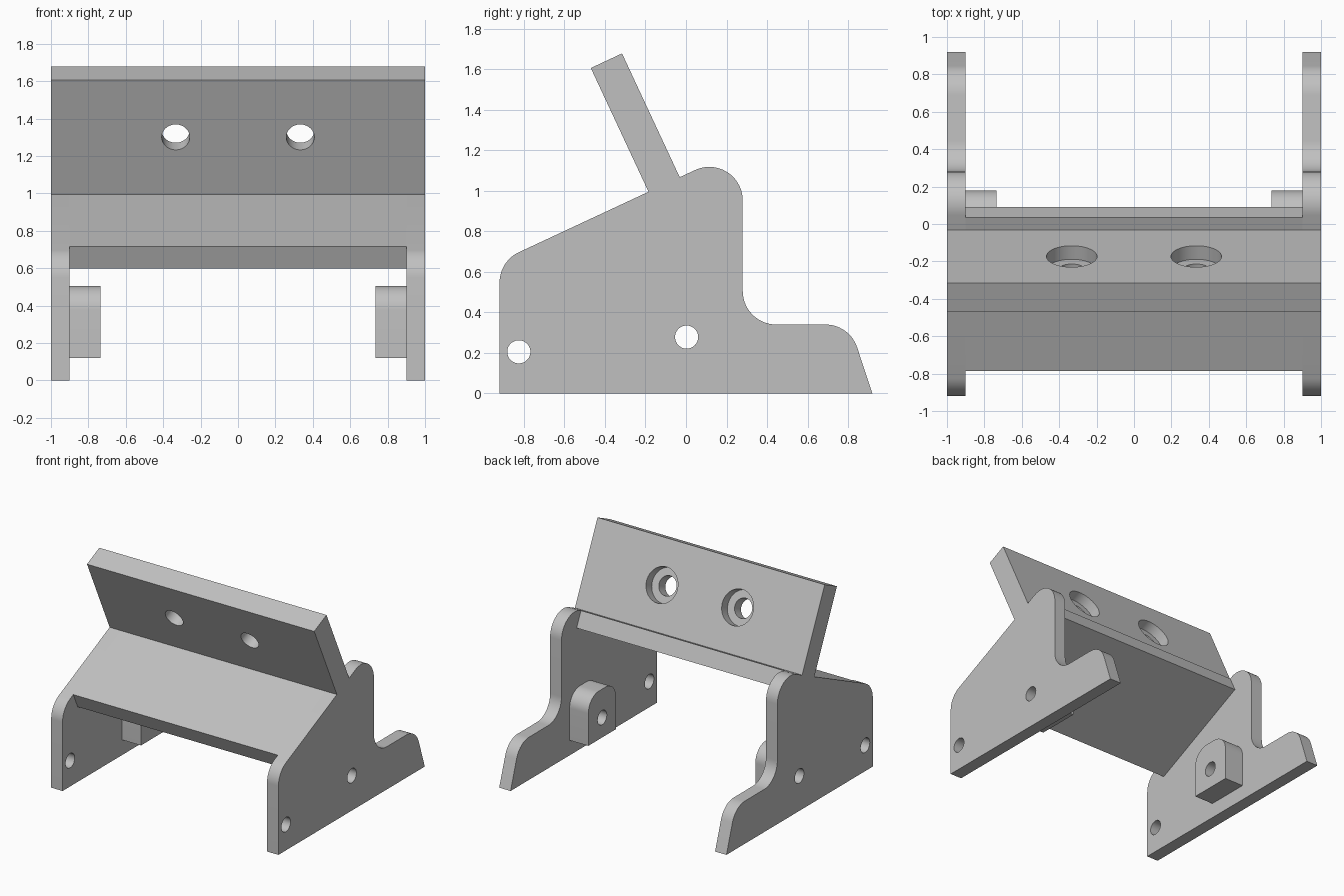
import bpy, bmesh, math
from mathutils import Vector

cube = bpy.data.objects.get("Cube")
if cube:
    bpy.data.objects.remove(cube, do_unlink=True)

grey = bpy.data.materials.new("plain grey")
grey.use_nodes = True
COLOUR = (0.53, 0.53, 0.53, 1)
grey.diffuse_color = COLOUR
grey.node_tree.nodes["Principled BSDF"].inputs["Base Color"].default_value = COLOUR

# Side-plane frame: the deck slopes up to the back, the backrest stands square on it
TILT = math.radians(25)
ALONG = Vector((math.cos(TILT), math.sin(TILT)))
NORMAL = Vector((-math.sin(TILT), math.cos(TILT)))
CORNER = Vector((-0.185, 0.995))
BACK_T, BACK_H = 0.17, 0.674


def tilted(s, n):
    return CORNER + ALONG * s + NORMAL * n


def tilted_rect(s0, s1, n0, n1):
    return [(tilted(s, n), 0) for s, n in ((s0, n0), (s1, n0), (s1, n1), (s0, n1))]


def rounded(corners, steps=14):
    """Replace each (point, radius) corner by a tangent arc."""
    out = []
    for i, (p, r) in enumerate(corners):
        p = Vector(p)
        if r == 0:
            out.append(p)
            continue
        a = (Vector(corners[i - 1][0]) - p).normalized()
        b = (Vector(corners[(i + 1) % len(corners)][0]) - p).normalized()
        half = a.angle(b) / 2
        centre = p + (a + b).normalized() * (r / math.sin(half))
        start = p + a * (r / math.tan(half)) - centre
        end = p + b * (r / math.tan(half)) - centre
        turn = math.atan2(start.x * end.y - start.y * end.x, start.dot(end))
        for k in range(steps + 1):
            t = turn * k / steps
            c, s = math.cos(t), math.sin(t)
            out.append(centre + Vector((start.x * c - start.y * s,
                                        start.x * s + start.y * c)))
    return out


def new_object(name, bm):
    mesh = bpy.data.meshes.new(name)
    bmesh.ops.recalc_face_normals(bm, faces=bm.faces)
    bm.to_mesh(mesh)
    bm.free()
    obj = bpy.data.objects.new(name, mesh)
    bpy.context.collection.objects.link(obj)
    return obj


def extrude(name, corners, x0, x1):
    bm = bmesh.new()
    face = bm.faces.new([bm.verts.new((x0, p.x, p.y)) for p in rounded(corners)])
    moved = bmesh.ops.extrude_face_region(bm, geom=[face])["geom"]
    bmesh.ops.translate(bm, vec=(x1 - x0, 0, 0),
                        verts=[v for v in moved if isinstance(v, bmesh.types.BMVert)])
    obj = new_object(name, bm)
    obj.data.materials.append(grey)
    return obj


def drill(obj, start, end, radius):
    """Cut a round hole from start to end."""
    axis = end - start
    bm = bmesh.new()
    bmesh.ops.create_cone(bm, cap_ends=True, segments=48, radius1=radius,
                          radius2=radius, depth=axis.length)
    bm.transform(axis.to_track_quat("Z", "Y").to_matrix().to_4x4())
    bmesh.ops.translate(bm, vec=(start + end) / 2, verts=bm.verts)
    cutter = new_object("hole_cutter", bm)
    cutter.hide_render = True
    mod = obj.modifiers.new("hole", "BOOLEAN")
    mod.operation, mod.solver, mod.object = "DIFFERENCE", "EXACT", cutter
    bpy.context.view_layer.objects.active = obj
    bpy.ops.object.modifier_apply(modifier=mod.name)
    bpy.data.objects.remove(cutter, do_unlink=True)


parts = []

# Side plates and their inner bosses
R = 0.165
plate = [((-0.92, 0), 0), ((0.92, 0), 0), ((0.807, 0.34), R), ((0.28, 0.34), R),
         (tilted(0.513, 0), R), (tilted(-0.811, 0), R)]
boss = [((-0.17, 0.12), 0), ((0.178, 0.12), 0), ((0.178, 0.505), 0.13), ((-0.17, 0.505), 0.13)]
PIVOT, FRONT_HOLE = (0.003, 0.278), (-0.825, 0.205)
for side, label in ((1, "left"), (-1, "right")):
    side_plate = extrude(label + "_side_plate", plate, side * 0.9, side)
    inner_boss = extrude(label + "_pivot_boss", boss, side * 0.735, side * 0.9)
    for obj, hole in ((side_plate, PIVOT), (side_plate, FRONT_HOLE), (inner_boss, PIVOT)):
        drill(obj, Vector((side * 0.6, *hole)), Vector((side * 1.1, *hole)), 0.057)
    parts += [side_plate, inner_boss]

# Sloping deck between the plates
parts.append(extrude("deck", tilted_rect(-0.662, 0.243, -0.13, 0), -0.9, 0.9))

# Backrest with two counterbored screw holes
backrest = extrude("backrest", tilted_rect(0, BACK_T, 0, BACK_H), -1, 1)
for x in (-0.333, 0.333):
    for s0, radius in ((-0.1, 0.075), (BACK_T - 0.08, 0.135)):
        drill(backrest, Vector((x, *tilted(s0, BACK_H / 2))),
              Vector((x, *tilted(BACK_T + 0.1, BACK_H / 2))), radius)
parts.append(backrest)

# Smooth the rounded corners and hole walls
bpy.ops.object.select_all(action="DESELECT")
for obj in parts:
    obj.select_set(True)
bpy.context.view_layer.objects.active = parts[0]
bpy.ops.object.shade_smooth_by_angle(angle=math.radians(30))
